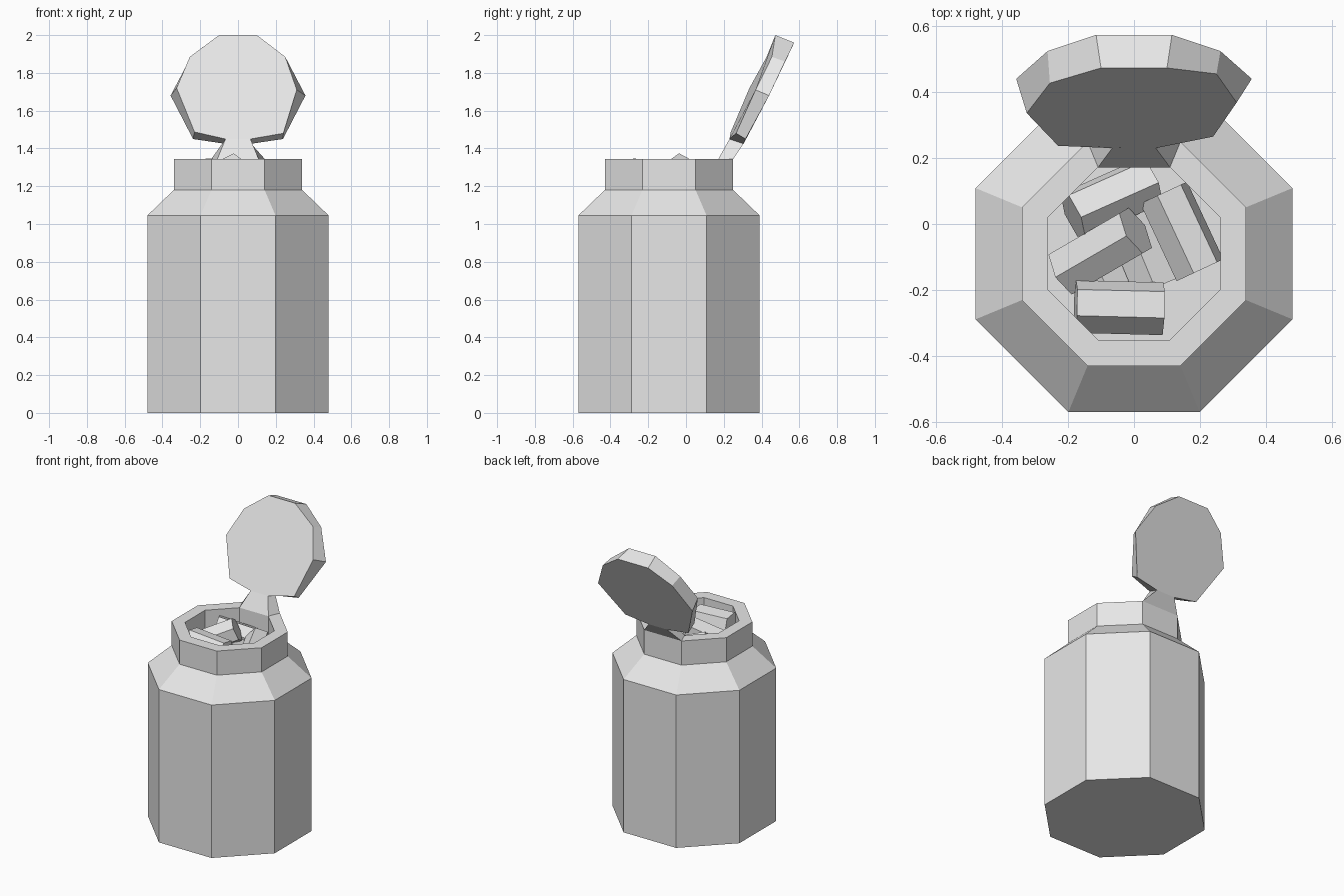
import bpy, bmesh, math
from mathutils import Vector, Matrix

cube = bpy.data.objects.get("Cube")
if cube:
    bpy.data.objects.remove(cube, do_unlink=True)

grey = bpy.data.materials.new("plain_grey")
grey.use_nodes = True
grey.diffuse_color = (0.8, 0.8, 0.8, 1)
grey.node_tree.nodes["Principled BSDF"].inputs["Base Color"].default_value = (0.8, 0.8, 0.8, 1)

CENTRE_Y = -0.09


def finish(name, bm):
    bmesh.ops.recalc_face_normals(bm, faces=bm.faces)
    mesh = bpy.data.meshes.new(name)
    bm.to_mesh(mesh)
    bm.free()
    mesh.materials.append(grey)
    obj = bpy.data.objects.new(name, mesh)
    bpy.context.collection.objects.link(obj)
    return obj


def loft(name, rings):
    """Skin equal-sized rings of points and cap both ends."""
    bm = bmesh.new()
    loops = [[bm.verts.new(p) for p in ring] for ring in rings]
    count = len(loops[0])
    for a, b in zip(loops, loops[1:]):
        for i in range(count):
            j = (i + 1) % count
            bm.faces.new((a[i], a[j], b[j], b[i]))
    bm.faces.new(loops[0])
    bm.faces.new(loops[-1])
    return finish(name, bm)


def octagon(apothem, z):
    r = apothem / math.cos(math.pi / 8)
    angles = [math.pi / 8 + i * math.pi / 4 for i in range(8)]
    return [(r * math.cos(a), CENTRE_Y + r * math.sin(a), z) for a in angles]


# Bottle: outer wall, shoulder, neck and recessed mouth
profile = [(0.48, 0), (0.48, 1.045), (0.34, 1.18), (0.34, 1.345),
           (0.262, 1.345), (0.262, 1.08)]
loft("bottle", [octagon(a, z) for a, z in profile])

# Open lid, slightly twisted, with a wider outer face
lid_inner = [(-0.066, 0.23, 1.45), (-0.23, 0.237, 1.487), (-0.325, 0.336, 1.72),
             (-0.255, 0.427, 1.885), (-0.1, 0.473, 2.0), (0.1, 0.473, 2.0),
             (0.25, 0.455, 1.885), (0.311, 0.368, 1.71), (0.24, 0.265, 1.48),
             (0.066, 0.23, 1.45)]
half = [(-0.07, 0.305, 1.425), (-0.238, 0.315, 1.45), (-0.357, 0.44, 1.68),
        (-0.262, 0.524, 1.86), (-0.115, 0.573, 1.96)]
lid_outer = half + [(-x, y, z) for x, y, z in reversed(half)]
loft("lid", [lid_inner, lid_outer])

# Flared hinge strap rising from the back of the rim
strap_base = [(-0.109, 0.172, 1.345), (0.109, 0.172, 1.345),
              (0.141, 0.25, 1.345), (-0.141, 0.25, 1.345)]
strap_top = [lid_inner[0], lid_inner[-1], lid_outer[-1], lid_outer[0]]
loft("hinge_strap", [strap_base, strap_top])


# Six-sided pills heaped in the mouth
def pill(name, start, end, roll):
    a, b = Vector(start), Vector(end)
    bm = bmesh.new()
    bmesh.ops.create_cone(bm, cap_ends=True, segments=6, radius1=0.081,
                          radius2=0.081, depth=(b - a).length)
    turn = (b - a).to_track_quat("Z", "Y").to_matrix().to_4x4()
    bm.transform(Matrix.Translation((a + b) / 2) @ turn
                 @ Matrix.Rotation(math.radians(roll), 4, "Z"))
    finish(name, bm)


pills = [((-0.185, 0.025, 1.25), (0.05, 0.13, 1.18), 10),
         ((-0.21, -0.145, 1.19), (0.005, -0.02, 1.3), 0),
         ((-0.177, -0.25, 1.272), (0.088, -0.257, 1.255), 20),
         ((0.09, 0.095, 1.21), (0.2, -0.14, 1.21), 15),
         ((-0.03, 0.05, 1.15), (0.07, -0.19, 1.15), 5),
         ((-0.15, -0.06, 1.14), (-0.05, -0.25, 1.13), 0)]
for i, (start, end, roll) in enumerate(pills):
    pill(f"pill_{i + 1}", start, end, roll)
